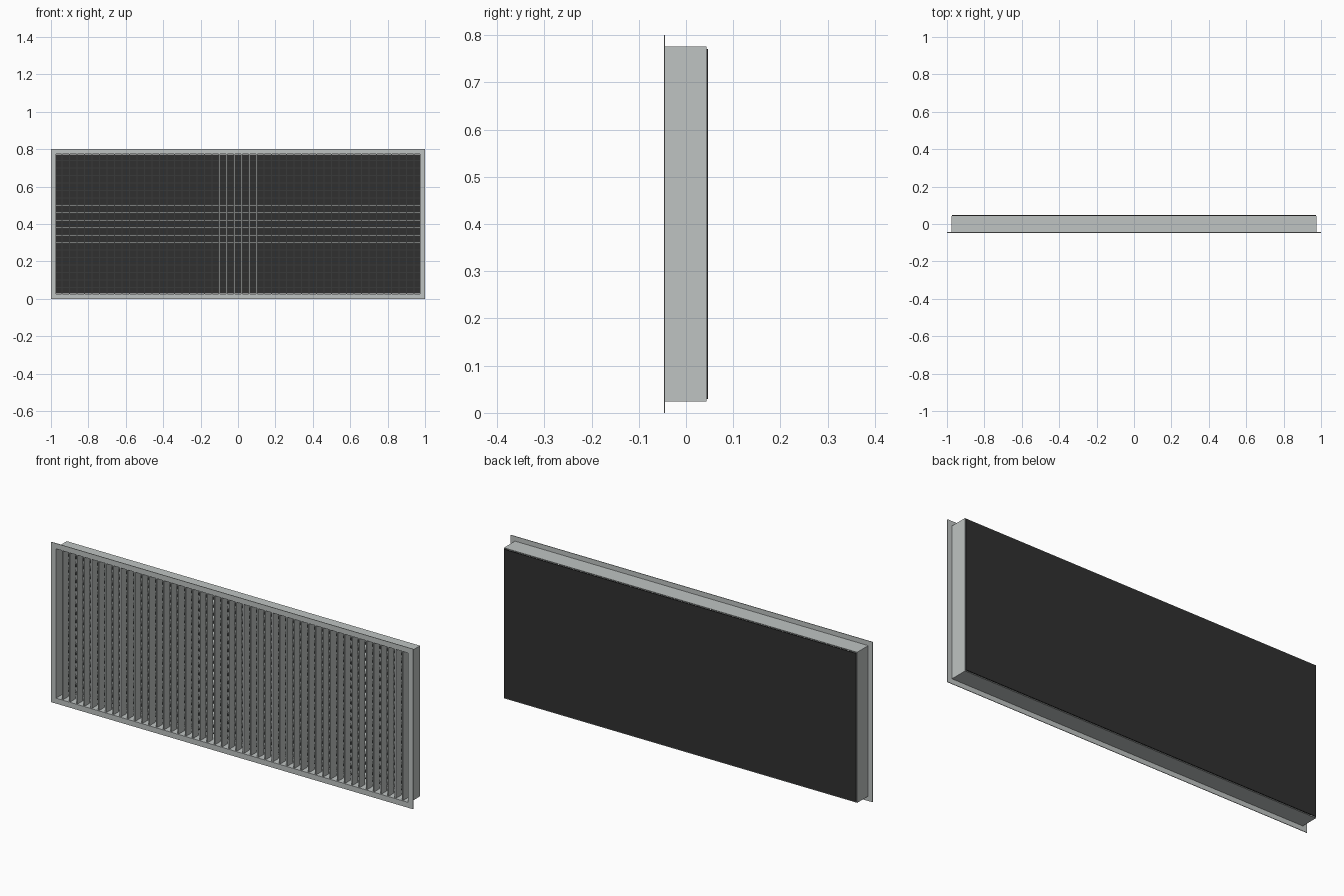
import bpy

if "Cube" in bpy.data.objects:
    bpy.data.objects.remove(bpy.data.objects["Cube"])


def material(name, rgb):
    m = bpy.data.materials.new(name)
    m.diffuse_color = (*rgb, 1)
    m.use_nodes = True
    m.node_tree.nodes["Principled BSDF"].inputs["Base Color"].default_value = m.diffuse_color
    return m


GREY = material("light grey metal", (0.52, 0.55, 0.54))
DARK = material("dark backing", (0.03, 0.03, 0.03))


def boxes(name, spans, mat):
    """One object made of boxes given as (x0, x1, y0, y1, z0, z1)."""
    verts, faces = [], []
    for x0, x1, y0, y1, z0, z1 in spans:
        n = len(verts)
        verts += [(x, y, z) for z in (z0, z1) for x, y in ((x0, y0), (x1, y0), (x1, y1), (x0, y1))]
        faces += [[n + i for i in f] for f in ((3, 2, 1, 0), (4, 5, 6, 7), (0, 1, 5, 4),
                                               (1, 2, 6, 5), (2, 3, 7, 6), (3, 0, 4, 7))]
    me = bpy.data.meshes.new(name)
    me.from_pydata(verts, [], faces)
    me.materials.append(mat)
    ob = bpy.data.objects.new(name, me)
    bpy.context.collection.objects.link(ob)
    return ob


def ring(name, hx, hz, ix, iz, y0, y1, mat):
    """Rectangular ring around z = 0.4, mitred as one clean mesh."""
    c = 0.4
    verts = [(sx * a, y, c + sz * b) for y in (y0, y1) for a, b in ((hx, hz), (ix, iz))
             for sx, sz in ((-1, -1), (1, -1), (1, 1), (-1, 1))]
    faces = []
    for i in range(4):
        j = (i + 1) % 4
        faces += [(i, j, 4 + j, 4 + i), (8 + j, 8 + i, 12 + i, 12 + j),
                  (j, i, 8 + i, 8 + j), (4 + i, 4 + j, 12 + j, 12 + i)]
    me = bpy.data.meshes.new(name)
    me.from_pydata(verts, [], faces)
    me.materials.append(mat)
    bpy.context.collection.objects.link(bpy.data.objects.new(name, me))


# Front flange and the duct collar behind it
ring("front_flange", 1.0, 0.4, 0.973, 0.373, -0.047, -0.044, GREY)
ring("duct_collar", 0.976, 0.376, 0.973, 0.373, -0.044, 0.043, GREY)

# Dark plate closing the back
boxes("back_plate", [(-0.973, 0.973, 0.043, 0.047, 0.029, 0.771)], DARK)

# Vertical blades in front, horizontal blades behind
T = 0.003
boxes("vertical_blades", [(x - T, x + T, -0.044, 0.0, 0.027, 0.773)
                          for x in (-0.94 + 0.04 * i for i in range(48))], GREY)
boxes("horizontal_blades", [(-0.973, 0.973, 0.0, 0.04, z - T, z + T)
                            for z in (0.06 + 0.04 * i for i in range(18))], GREY)
